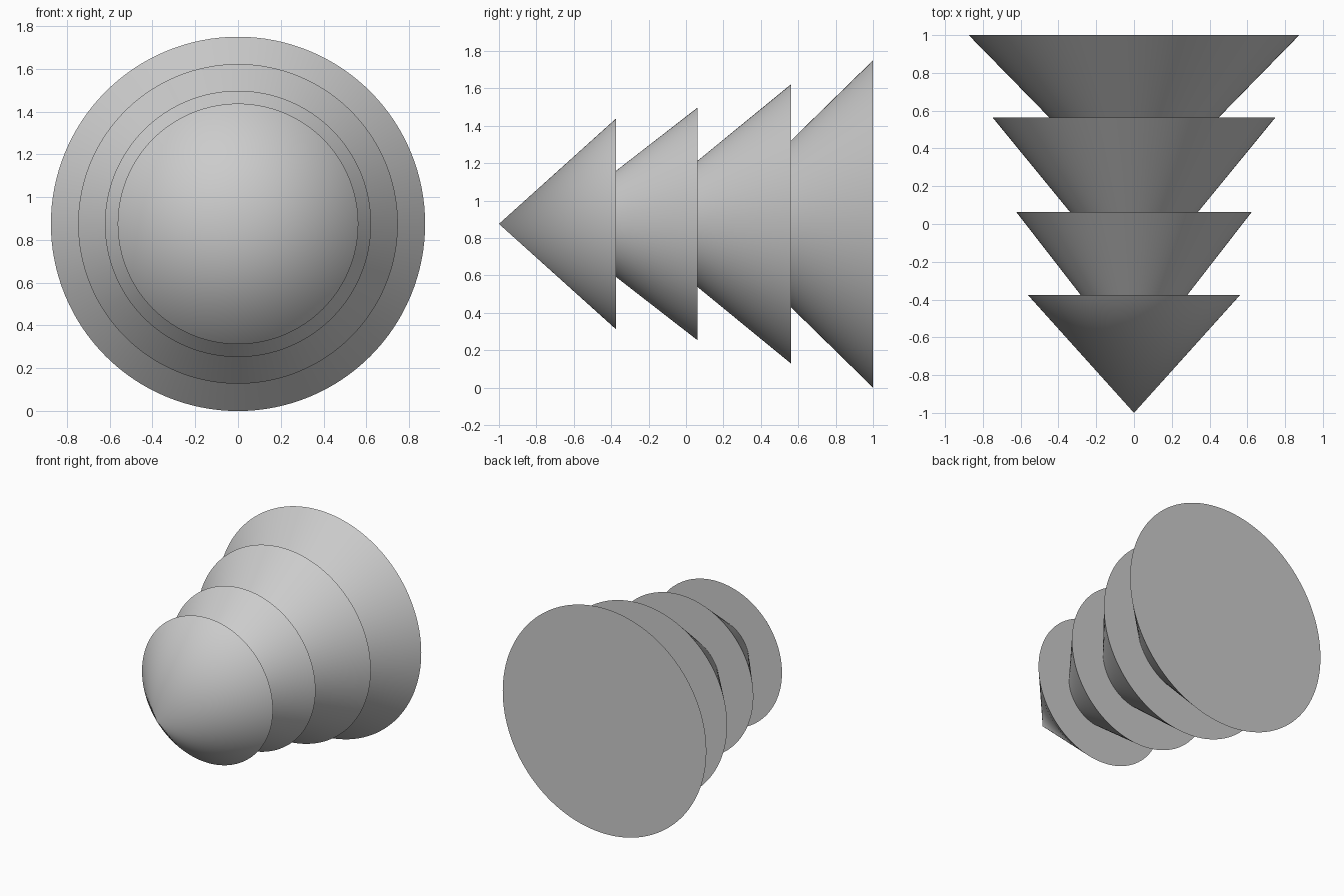
import bpy, bmesh, math

if "Cube" in bpy.data.objects:
    bpy.data.objects.remove(bpy.data.objects["Cube"])

AXIS_Z = 0.875
SEGMENTS = 128

# Stepped cone outline, as (y along the axis, radius), from tip to base
profile = [(-1.0, 0.0), (-0.375, 0.5625),
           (-0.375, 0.283), (0.0625, 0.6225),
           (0.0625, 0.338), (0.5625, 0.7475),
           (0.5625, 0.447), (1.0, 0.875), (1.0, 0.0)]

# Spin the outline around the lengthwise axis
bm = bmesh.new()
verts = [bm.verts.new((r, y, AXIS_Z)) for y, r in profile]
edges = [bm.edges.new(pair) for pair in zip(verts, verts[1:])]
bmesh.ops.spin(bm, geom=verts + edges, cent=(0, 0, AXIS_Z), axis=(0, 1, 0),
               angle=math.tau, steps=SEGMENTS, use_duplicate=False)
bmesh.ops.remove_doubles(bm, verts=bm.verts, dist=1e-5)
bmesh.ops.recalc_face_normals(bm, faces=bm.faces)

mesh = bpy.data.meshes.new("tiered_cone")
bm.to_mesh(mesh)
bm.free()
cone = bpy.data.objects.new("tiered_cone", mesh)
bpy.context.collection.objects.link(cone)

# Smooth cone sides with crisp tier rims
bpy.context.view_layer.objects.active = cone
cone.select_set(True)
bpy.ops.object.shade_smooth_by_angle(angle=math.radians(30))
